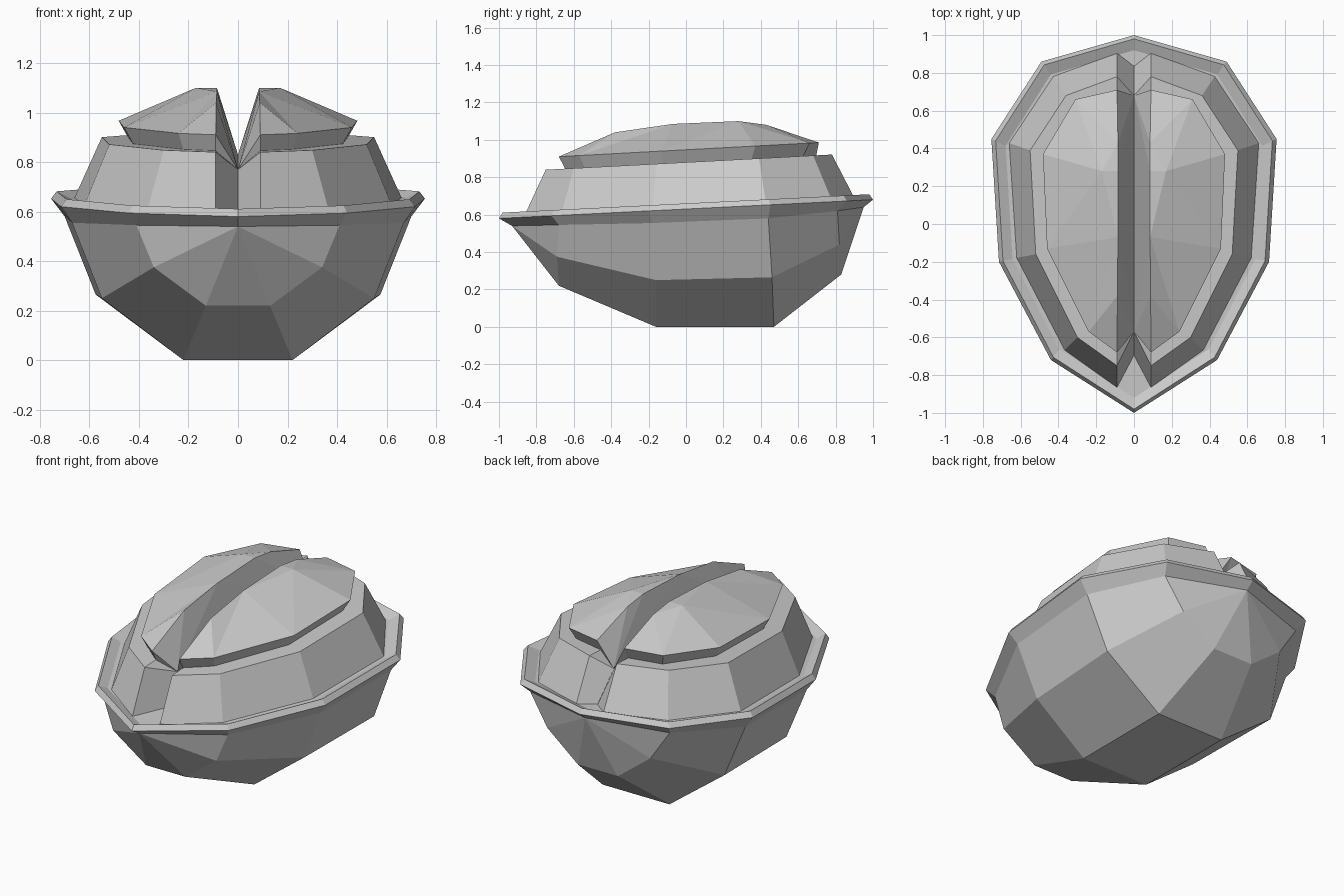
import bpy, bmesh
from mathutils import Vector

cube = bpy.data.objects.get("Cube")
if cube:
    bpy.data.objects.remove(cube, do_unlink=True)

grey = bpy.data.materials.new("plain_grey")
grey.use_nodes = True
colour = (0.6, 0.6, 0.6, 1)
grey.diffuse_color = colour
grey.node_tree.nodes["Principled BSDF"].inputs["Base Color"].default_value = colour


def sloped(points, base, slope):
    """Lift an outline onto a plane that rises towards the back."""
    return [(x, y, base + slope * y) for x, y in points]


def strip(a, b):
    """Quads between two rows of points."""
    return [(a[i], a[i + 1], b[i + 1], b[i]) for i in range(len(a) - 1)]


def build_mirrored(name, faces):
    """Make a flat-shaded mesh from the faces of its left half."""
    bm = bmesh.new()
    for side in (1, -1):
        for face in faces:
            bm.faces.new([bm.verts.new((side * p[0], p[1], p[2])) for p in face])
    bmesh.ops.remove_doubles(bm, verts=bm.verts, dist=0.0005)
    bmesh.ops.recalc_face_normals(bm, faces=bm.faces)
    mesh = bpy.data.meshes.new(name)
    bm.to_mesh(mesh)
    bm.free()
    mesh.materials.append(grey)
    obj = bpy.data.objects.new(name, mesh)
    bpy.context.collection.objects.link(obj)
    return obj


# Shell: faceted bowl with an overhanging lip and a sloped floor
outline = [(0, -1), (0.44, -0.72), (0.715, -0.2), (0.755, 0.45), (0.49, 0.86), (0, 1)]
outer = sloped(outline, 0.63, 0.05)
lip = sloped([(x * 0.97, y * 0.98) for x, y in outline], 0.66, 0.05)
floor = sloped([(x * 0.9, y * 0.92) for x, y in outline], 0.635, 0.05)
neck = [(0, -0.93, 0.54), (0.41, -0.68, 0.545), (0.67, -0.18, 0.555),
        (0.7, 0.44, 0.58), (0.46, 0.81, 0.62), (0, 0.95, 0.64)]
belly = [(0.34, -0.69, 0.375), (0.55, -0.16, 0.25), (0.575, 0.46, 0.265), (0.34, 0.82, 0.44)]
keel = [(0.13, -0.68, 0.22), (0.22, -0.16, 0), (0.22, 0.47, 0), (0.13, 0.83, 0.28)]
middle = [(0, y, z) for x, y, z in keel]

faces = strip(neck, outer) + strip(outer, lip) + strip(lip, floor) + [floor]
faces += strip(neck[1:5], belly) + strip(belly, keel) + strip(keel, middle)
for tip, end in ((neck[0], 0), (neck[5], 3)):
    row = [neck[1 + end], belly[end], keel[end], middle[end]]
    faces += [(tip, row[i], row[i + 1]) for i in range(3)]
build_mirrored("shell", faces)

# Kernel: stepped lower tier, undercut domed cap, and a groove down the middle
base = sloped([(0.09, -0.87), (0.37, -0.67), (0.625, -0.18), (0.665, 0.43),
               (0.43, 0.785), (0.09, 0.91)], 0.625, 0.05)
tier = sloped([(0.09, -0.75), (0.3, -0.6), (0.52, -0.16), (0.55, 0.39),
               (0.36, 0.68), (0.09, 0.78)], 0.88, 0.053)
cap = [(0.09, -0.68), (0.24, -0.57), (0.46, -0.13), (0.482, 0.37), (0.31, 0.66), (0.09, 0.71)]
foot = sloped([(max(0.09, x * 0.92), y * 0.95) for x, y in cap], 0.88, 0.053)
edge = sloped(cap, 0.947, 0.054)
ridge = [(0.088, -0.38, 1.04), (0.085, -0.07, 1.085), (0.085, 0.28, 1.1), (0.085, 0.43, 1.08)]
peak = (0.17, 0.28, 1.1)
faces = strip(base, tier) + strip(tier, foot) + strip(foot, edge)

# Cap facets
e, r = edge, ridge
faces += [(e[0], e[1], r[0]), (e[1], r[1], r[0]), (e[1], e[2], r[1]), (e[2], peak, r[1]),
          (e[2], e[3], peak), (e[3], e[4], peak), (peak, r[2], r[1]), (peak, r[3], r[2]),
          (e[4], r[3], peak), (e[4], e[5], r[3])]

# Groove walls and notched ends
front_low, back_low = sloped([(0, -0.7), (0, 0.84)], 0.625, 0.05)
front_valley, back_valley = (0, -0.57, 0.77), (0, 0.68, 0.83)
wall = [tier[0], foot[0], edge[0]] + ridge + [edge[5], foot[5], tier[5]]
split = 4
faces += [(front_valley, wall[i], wall[i + 1]) for i in range(split)]
faces += [(back_valley, wall[i], wall[i + 1]) for i in range(split, len(wall) - 1)]
faces += [(front_valley, wall[split], back_valley),
          (front_low, base[0], tier[0], front_valley),
          (back_low, base[5], tier[5], back_valley),
          [front_low] + base + [back_low]]
build_mirrored("kernel", faces)
